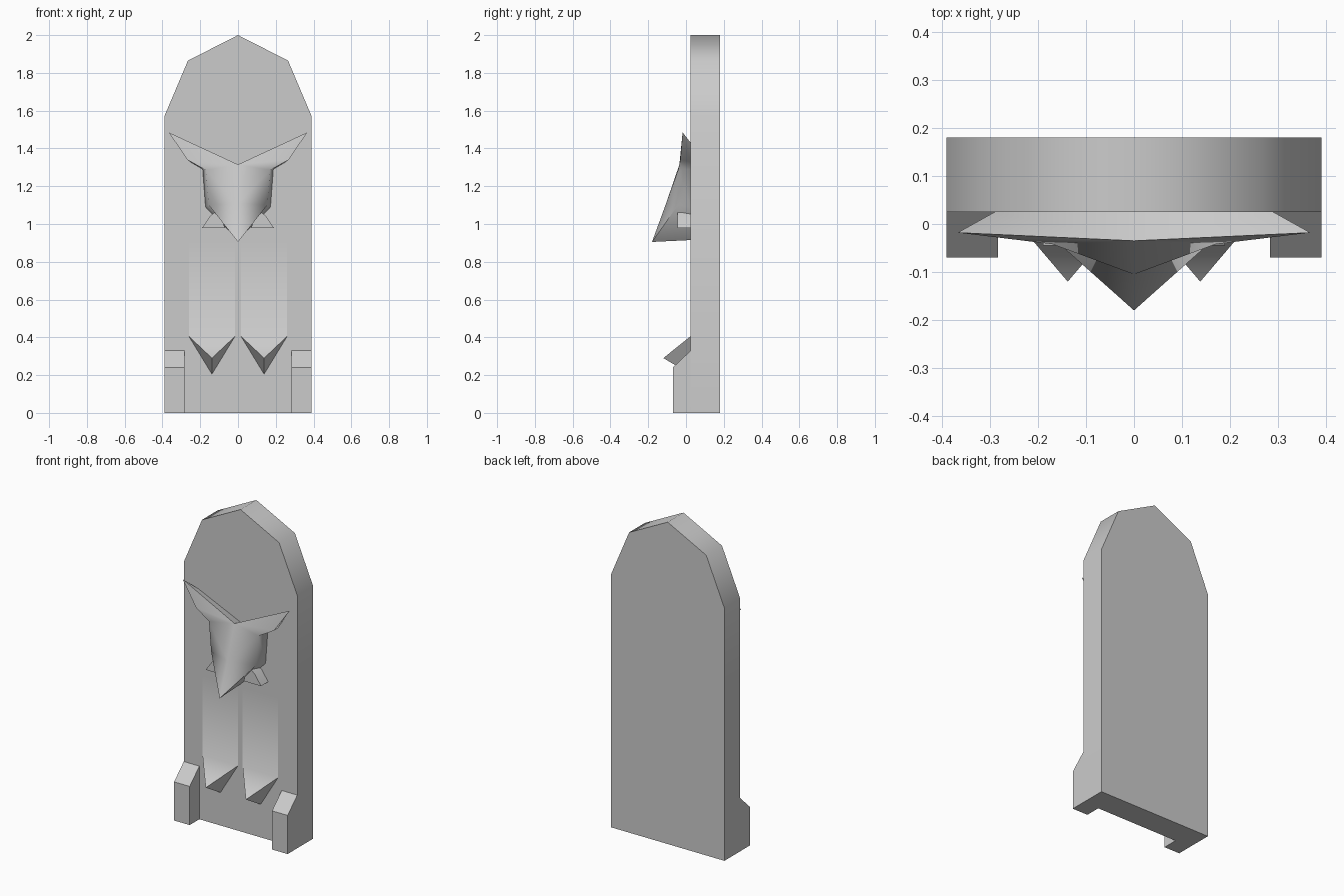
import bpy, bmesh, math

if "Cube" in bpy.data.objects:
    bpy.data.objects.remove(bpy.data.objects["Cube"])

BACK, FACE = 0.18, 0.025   # back of slab, front face of slab


def make(name, verts, faces, mirror=False, angle=60, recalc=True):
    bm = bmesh.new()
    vs = [bm.verts.new(v) for v in verts]
    for f in faces:
        bm.faces.new([vs[i] for i in f])
    if mirror:
        geo = bm.verts[:] + bm.edges[:] + bm.faces[:]
        dup = bmesh.ops.duplicate(bm, geom=geo)["geom"]
        for v in dup:
            if isinstance(v, bmesh.types.BMVert):
                v.co.x *= -1
        bmesh.ops.reverse_faces(bm, faces=[f for f in dup if isinstance(f, bmesh.types.BMFace)])
        bmesh.ops.remove_doubles(bm, verts=bm.verts[:], dist=1e-4)
    if recalc:
        bmesh.ops.recalc_face_normals(bm, faces=bm.faces[:])
    me = bpy.data.meshes.new(name)
    bm.to_mesh(me)
    bm.free()
    me.shade_smooth()
    me.set_sharp_from_angle(angle=math.radians(angle))
    ob = bpy.data.objects.new(name, me)
    bpy.context.collection.objects.link(ob)
    return ob


def loft(name, a, b, **kw):
    """Closed solid between two loops of equal length."""
    n = len(a)
    sides = [(i, (i + 1) % n, n + (i + 1) % n, n + i) for i in range(n)]
    return make(name, a + b, sides + [tuple(range(n)), tuple(range(n, 2 * n))], **kw)


# Slab with a faceted arched top
half = [(0.39, 0), (0.39, 1.57), (0.265, 1.865)]
outline = half + [(0, 2)] + [(-x, z) for x, z in reversed(half)]
loft("slab", [(x, FACE, z) for x, z in outline], [(x, BACK, z) for x, z in outline])

# Corner feet with sloped tops
foot = [(FACE, 0), (-0.07, 0), (-0.07, 0.24), (FACE, 0.33)]
for side, s in (("left", -1), ("right", 1)):
    loft("foot_" + side, [(s * 0.283, y, z) for y, z in foot],
         [(s * 0.39, y, z) for y, z in foot], angle=30)

# Winged shield relief: right half, mirrored (front points then back points)
front = [(0, -0.035, 1.315), (0.367, -0.018, 1.485), (0.268, -0.03, 1.34),
         (0.17, -0.042, 1.285), (0.155, -0.042, 1.1), (0, -0.18, 0.905), (0, -0.105, 1.11)]
back = [(0, FACE, 1.3), (0.29, FACE, 1.43), (0.255, FACE, 1.33),
        (0.187, FACE, 1.29), (0.172, FACE, 1.09), (0, FACE, 0.915)]
faces = [(0, 3, 2, 1), (0, 6, 3), (6, 4, 3), (6, 5, 4), (7, 8, 9, 10), (7, 10, 11, 12)]
faces += [(i, i + 1, i + 8, i + 7) for i in range(5)]
make("shield", front + back, faces, mirror=True)

# Small fins beside the shield tip
fin = [(0.07, 0.98), (0.19, 0.98), (0.145, 1.045), (0.1, 1.08)]
for side, s in (("left", -1), ("right", 1)):
    loft("fin_" + side, [(s * x, -0.045, z) for x, z in fin],
         [(s * x, FACE, z) for x, z in fin], angle=50)

# Flat ribbons, each ending in a projecting wedge
for side, cx in (("left", -0.138), ("right", 0.138)):
    w, y = 0.122, FACE - 0.002
    verts = [(cx - w, y, 0.9), (cx + w, y, 0.9), (cx + w, y, 0.405), (cx - w, y, 0.405),
             (cx, -0.12, 0.29), (cx, FACE, 0.205)]
    ribbon = make("ribbon_" + side, verts, [(3, 2, 1, 0), (3, 4, 2), (3, 5, 4), (2, 4, 5)],
                  angle=75, recalc=False)
